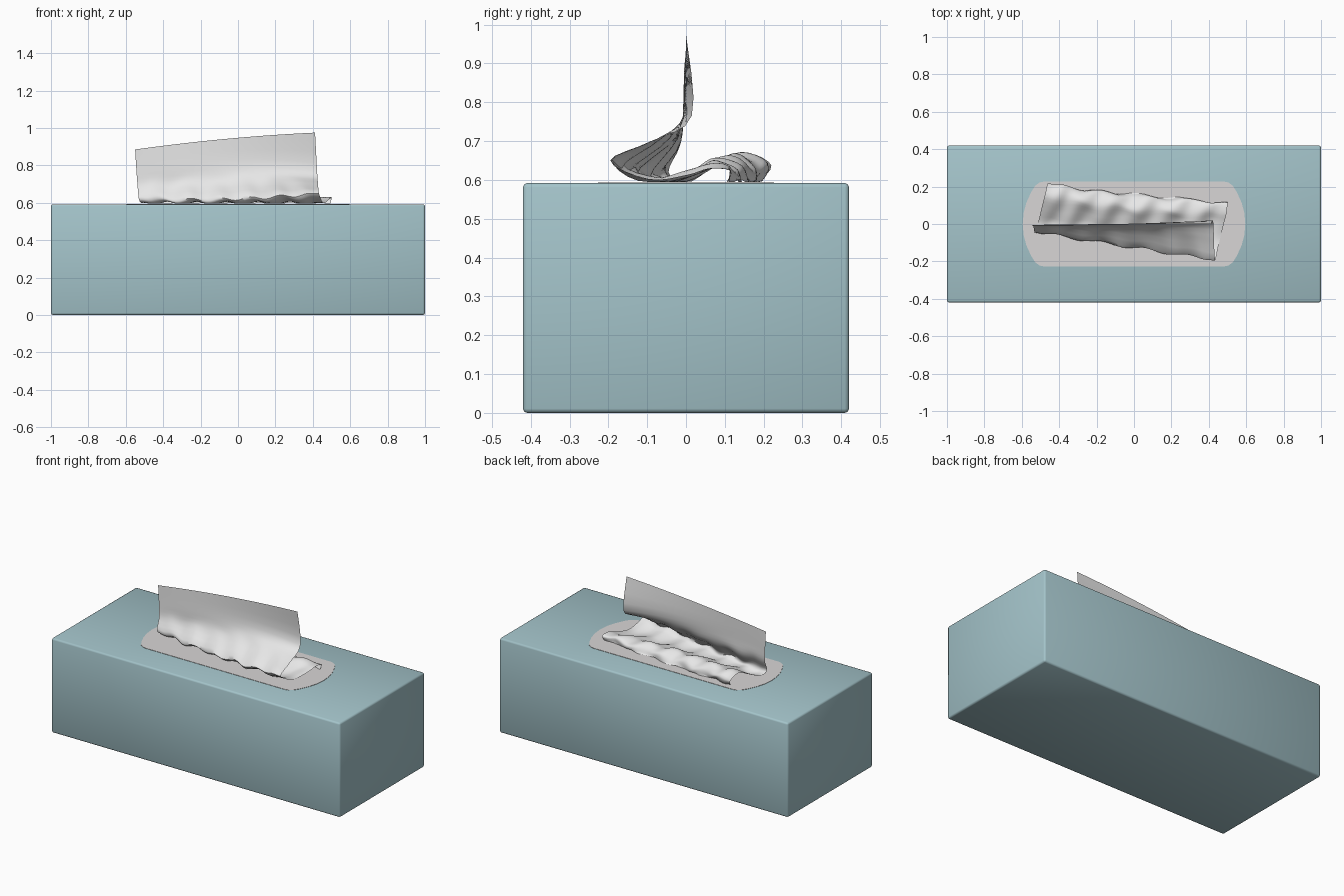
import bpy, bmesh, math
from mathutils import Vector

if "Cube" in bpy.data.objects:
    bpy.data.objects.remove(bpy.data.objects["Cube"])


def material(name, rgb):
    m = bpy.data.materials.new(name)
    m.diffuse_color = (*rgb, 1)
    m.use_nodes = True
    m.node_tree.nodes["Principled BSDF"].inputs["Base Color"].default_value = m.diffuse_color
    return m


teal = material("pale teal card", (0.37, 0.55, 0.59))
film_grey = material("light grey film", (0.69, 0.67, 0.67))
white = material("tissue white", (0.8, 0.8, 0.8))


def make(name, bm, mat, angle=30):
    bmesh.ops.recalc_face_normals(bm, faces=bm.faces)
    me = bpy.data.meshes.new(name)
    bm.to_mesh(me)
    bm.free()
    me.materials.append(mat)
    ob = bpy.data.objects.new(name, me)
    bpy.context.collection.objects.link(ob)
    bpy.ops.object.select_all(action='DESELECT')
    ob.select_set(True)
    bpy.context.view_layer.objects.active = ob
    bpy.ops.object.shade_smooth_by_angle(angle=math.radians(angle))
    return ob


# Carton with slightly softened edges
W, D, H = 2.0, 0.84, 0.592
bm = bmesh.new()
bmesh.ops.create_cube(bm, size=1)
for v in bm.verts:
    v.co = Vector((v.co.x * W, v.co.y * D, (v.co.z + 0.5) * H))
bmesh.ops.bevel(bm, geom=bm.edges[:], offset=0.011, segments=2, profile=0.5, affect='EDGES')
make("box", bm, teal, 50)

# Film window: a quarter outline mirrored around, as a thin plate
quarter = [(0.595, 0), (0.59, 0.06), (0.575, 0.115), (0.55, 0.17),
           (0.528, 0.205), (0.505, 0.222), (0.48, 0.227)]
outline = quarter + [(-x, y) for x, y in reversed(quarter)]
outline += [(x, -y) for x, y in reversed(outline[1:-1])]
bm = bmesh.new()
f = bm.faces.new([bm.verts.new((x, y, H - 0.003)) for x, y in outline])
top = bmesh.ops.extrude_face_region(bm, geom=[f])["geom"]
bmesh.ops.translate(bm, vec=(0, 0, 0.005),
                    verts=[g for g in top if isinstance(g, bmesh.types.BMVert)])
make("film_window", bm, film_grey)

# Tissue: three cross-sections (left, middle, right), top edge to back edge
left = [(-.55, -.005, .885), (-.543, -.008, .77), (-.537, -.015, .69), (-.53, -.045, .62),
        (-.515, .0, .60), (-.495, .08, .635), (-.475, .16, .668), (-.46, .22, .637), (-.44, .185, .592)]
mid = [(-.06, 0, .942), (-.055, -.002, .80), (-.05, -.03, .71), (-.045, -.12, .62),
       (-.04, -.045, .598), (-.03, .03, .625), (-.02, .09, .652), (-.01, .145, .63), (0, .16, .592)]
right = [(.412, .0, .975), (.423, .015, .765), (.428, -.09, .70), (.433, -.195, .65),
         (.455, -.10, .60), (.48, .0, .612), (.495, .06, .63), (.50, .115, .625), (.495, .105, .595)]


def section(t):
    a, b, c = t * (t - 1) / 2, 1 - t * t, t * (t + 1) / 2
    return [Vector(l) * a + Vector(m) * b + Vector(r) * c for l, m, r in zip(left, mid, right)]


def catmull(p, i, u):
    p0, p1, p2, p3 = (p[min(max(i + k, 0), len(p) - 1)] for k in (-1, 0, 1, 2))
    return 0.5 * (2 * p1 + (p2 - p0) * u + (2 * p0 - 5 * p1 + 4 * p2 - p3) * u * u
                  + (3 * p1 - p0 - 3 * p2 + p3) * u ** 3)


COLS, SUB = 60, 4
bm = bmesh.new()
grid = []
for c in range(COLS + 1):
    t = -1 + 2 * c / COLS
    sec = section(t)
    col = []
    for r in range((len(sec) - 1) * SUB + 1):
        i = min(r // SUB, len(sec) - 2)
        p = catmull(sec, i, (r - i * SUB) / SUB)
        # small creases in the crumpled lower part, fading out at both ends
        s = r / SUB
        amp = 0.008 * min(max((s - 1.5) / 1.5, 0), 1) * min(1, (1 - abs(t)) * 6)
        p.y += amp * math.sin(13 * t + 1.7 * s)
        p.z += amp * math.sin(19 * t - 1.3 * s + 1)
        p.z = max(p.z, H + 0.003)
        col.append(bm.verts.new(p))
    grid.append(col)
for a, b in zip(grid, grid[1:]):
    for r in range(len(a) - 1):
        bm.faces.new((a[r], a[r + 1], b[r + 1], b[r]))
make("tissue", bm, white, 60)
